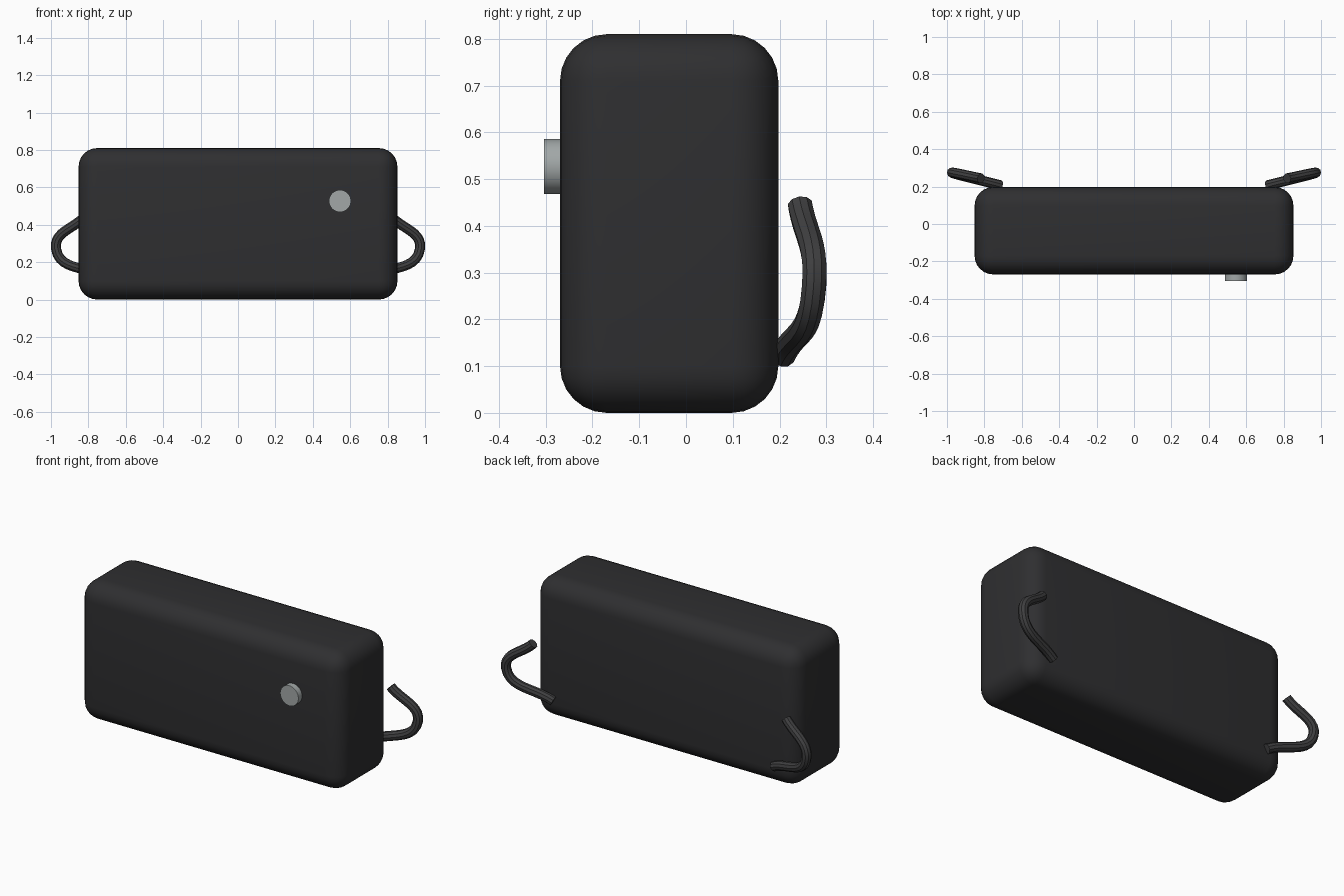
import bpy
from math import radians

if "Cube" in bpy.data.objects:
    bpy.data.objects.remove(bpy.data.objects["Cube"])


def paint(obj, name, rgb):
    mat = bpy.data.materials.get(name) or bpy.data.materials.new(name)
    mat.diffuse_color = (*rgb, 1)
    mat.use_nodes = True
    mat.node_tree.nodes["Principled BSDF"].inputs["Base Color"].default_value = mat.diffuse_color
    obj.data.materials.append(mat)


def smooth(obj):
    bpy.ops.object.select_all(action='DESELECT')
    obj.select_set(True)
    bpy.context.view_layer.objects.active = obj
    bpy.ops.object.shade_smooth_by_angle(angle=radians(35))


# Rounded box body
bpy.ops.mesh.primitive_cube_add(size=1, location=(0, -0.036, 0.405))
body = bpy.context.object
body.name = "body"
body.scale = (1.705, 0.467, 0.81)
bpy.ops.object.transform_apply(location=False, scale=True)
bevel = body.modifiers.new("rounding", 'BEVEL')
bevel.width = 0.1
bevel.segments = 6
bpy.ops.object.modifier_apply(modifier="rounding")
smooth(body)
paint(body, "dark_shell", (0.028, 0.028, 0.030))

# Round button on the front face
bpy.ops.mesh.primitive_cylinder_add(vertices=32, radius=0.059, depth=0.063,
                                    location=(0.545, -0.2725, 0.527),
                                    rotation=(radians(90), 0, 0))
button = bpy.context.object
button.name = "front_button"
smooth(button)
paint(button, "light_grey", (0.36, 0.39, 0.39))


# Bent tube handles behind both ends
def handle(name, side):
    curve = bpy.data.curves.new(name, 'CURVE')
    curve.dimensions = '3D'
    curve.bevel_depth = 0.027
    curve.bevel_resolution = 3
    curve.resolution_u = 10
    curve.use_fill_caps = True
    path = [(0.715, 0.207, 0.122), (0.973, 0.274, 0.272), (0.818, 0.244, 0.445)]
    spline = curve.splines.new('BEZIER')
    spline.bezier_points.add(len(path) - 1)
    for point, (x, y, z) in zip(spline.bezier_points, path):
        point.co = (side * x, y, z)
        point.handle_left_type = point.handle_right_type = 'AUTO'
    obj = bpy.data.objects.new(name, curve)
    bpy.context.collection.objects.link(obj)
    bpy.context.view_layer.objects.active = obj
    bpy.ops.object.select_all(action='DESELECT')
    obj.select_set(True)
    bpy.ops.object.convert(target='MESH')
    obj = bpy.context.object
    smooth(obj)
    paint(obj, "dark_tube", (0.05, 0.05, 0.052))


handle("handle_left", -1)
handle("handle_right", 1)
